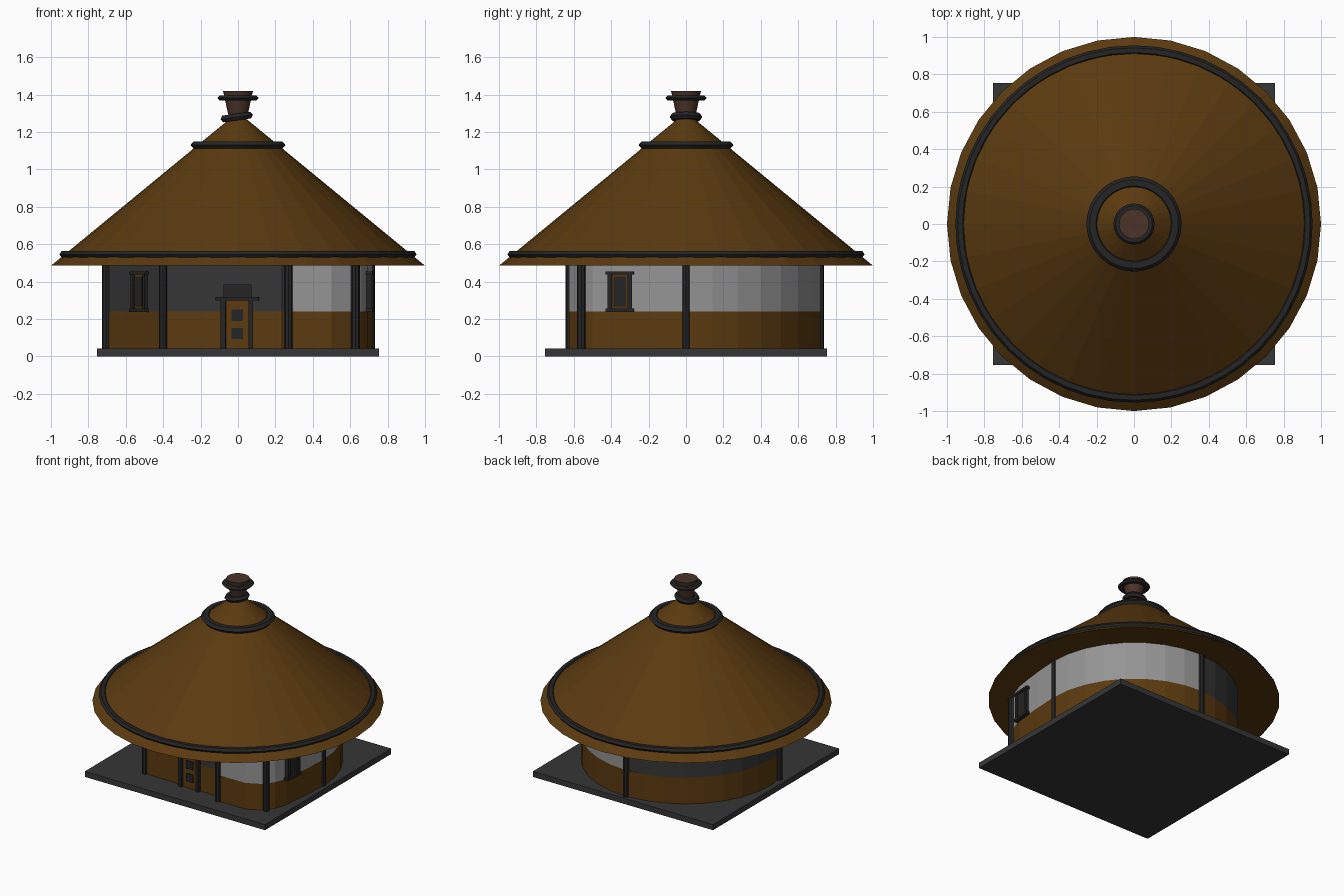
import bpy, bmesh
from math import sin, cos, pi, radians, atan2
from mathutils import Matrix

if "Cube" in bpy.data.objects:
    bpy.data.objects.remove(bpy.data.objects["Cube"])


def material(name, rgb):
    m = bpy.data.materials.new(name)
    m.diffuse_color = (*rgb, 1)
    m.use_nodes = True
    m.node_tree.nodes["Principled BSDF"].inputs["Base Color"].default_value = m.diffuse_color
    return m


BROWN = material("thatch_brown", (0.105, 0.043, 0.005))
DARK = material("dark_timber", (0.018, 0.018, 0.018))
STONE = material("dark_stone", (0.037, 0.037, 0.037))
PLASTER = material("light_plaster", (0.3, 0.3, 0.3))
CLAY = material("clay", (0.07, 0.034, 0.022))


def finish(name, bm, mat):
    me = bpy.data.meshes.new(name)
    bm.to_mesh(me)
    bm.free()
    me.materials.append(mat)
    ob = bpy.data.objects.new(name, me)
    bpy.context.collection.objects.link(ob)
    return ob


def boxes(name, items, mat, frame=Matrix()):
    """Each item: (x0, x1, y0, y1, z0, z1) in the local frame."""
    bm = bmesh.new()
    for x0, x1, y0, y1, z0, z1 in items:
        m = (frame @ Matrix.Translation(((x0 + x1) / 2, (y0 + y1) / 2, (z0 + z1) / 2))
             @ Matrix.Diagonal((x1 - x0, y1 - y0, z1 - z0, 1)))
        bmesh.ops.create_cube(bm, size=1, matrix=m)
    return finish(name, bm, mat)


def cone(name, r1, r2, z0, z1, sides, mat, x=0, y=0):
    bm = bmesh.new()
    bmesh.ops.create_cone(bm, cap_ends=True, segments=sides, radius1=r1, radius2=r2,
                          depth=z1 - z0, matrix=Matrix.Translation((x, y, (z0 + z1) / 2)))
    return finish(name, bm, mat)


def lathe(name, profile, sides, mat):
    """Spin a profile of (radius, z) points, listed from bottom to top on the outside."""
    bm = bmesh.new()
    loops = [[bm.verts.new((r * cos(2 * pi * i / sides), r * sin(2 * pi * i / sides), z))
              for i in range(sides)] for r, z in profile]
    for a, b in zip(loops, loops[1:]):
        for i in range(sides):
            n = (i + 1) % sides
            bm.faces.new((a[i], a[n], b[n], b[i]))
    bm.faces.new(loops[0][::-1])
    bm.faces.new(loops[-1])
    return finish(name, bm, mat)


def ring(name, major, half_w, half_h, z, tilt=0.0, x=0, sides=48):
    """Hoop with a six-sided cross-section."""
    bm = bmesh.new()
    loops = []
    for i in range(sides):
        a = 2 * pi * i / sides
        loop = []
        for k in range(6):
            b = 2 * pi * k / 6
            r = major + half_w * cos(b)
            loop.append(bm.verts.new((r * cos(a), r * sin(a), half_h * sin(b) / sin(pi / 3))))
        loops.append(loop)
    for i in range(sides):
        p, q = loops[i], loops[(i + 1) % sides]
        for k in range(6):
            n = (k + 1) % 6
            bm.faces.new((p[k], q[k], q[n], p[n]))
    bm.transform(Matrix.Translation((x, 0, z)) @ Matrix.Rotation(tilt, 4, 'Y'))
    return finish(name, bm, DARK)


def strip(name, pts, z0, z1, mat):
    """Upright wall following a plan line, counter-clockwise."""
    bm = bmesh.new()
    lo = [bm.verts.new((x, y, z0)) for x, y in pts]
    hi = [bm.verts.new((x, y, z1)) for x, y in pts]
    for i in range(len(pts) - 1):
        bm.faces.new((lo[i], lo[i + 1], hi[i + 1], hi[i]))
    return finish(name, bm, mat)


# Base slab
boxes("base_slab", [(-0.755, 0.755, -0.755, 0.755, 0, 0.042)], STONE)

# Wall plan: rounded front-right corner, round back, flat left-front and front
step = pi / 16
right = [(0.27, -0.625), (0.50, -0.625), (0.60, -0.575), (0.66, -0.50), (0.692, -0.40), (0.712, -0.18)]
right += [(0.72 * cos(i * step), 0.72 * sin(i * step)) for i in range(9)]
left = [(0.715 * cos(i * step), 0.715 * sin(i * step)) for i in range(8, 17)]
left += [(-0.70, -0.11), (-0.395, -0.545), (0.235, -0.565), (0.27, -0.625)]

# Walls: brown dado below, plaster above
strip("lower_wall", right + left[1:], 0.04, 0.24, BROWN)
strip("upper_wall_right", right, 0.24, 0.53, PLASTER)
strip("upper_wall_left", left, 0.24, 0.53, STONE)

# Wall posts
for i, (x, y) in enumerate([(0.71, 0), (0, 0.715), (-0.705, -0.11), (-0.40, -0.54),
                            (0.27, -0.62), (0.628, -0.56)]):
    cone(f"wall_post_{i + 1}", 0.023, 0.023, 0.04, 0.525, 8, DARK, x, y)


# Windows
def window(name, x, y, normal):
    f = Matrix.Translation((x, y, 0)) @ Matrix.Rotation(normal + pi / 2, 4, 'Z')
    boxes(name + "_frame", [(-0.075, 0.075, -0.025, 0.015, 0.437, 0.455),
                            (-0.075, 0.075, -0.025, 0.015, 0.237, 0.255),
                            (-0.065, -0.043, -0.02, 0.015, 0.25, 0.44),
                            (0.043, 0.065, -0.02, 0.015, 0.25, 0.44)], DARK, f)
    boxes(name + "_trim", [(-0.043, 0.043, -0.01, 0.015, 0.255, 0.437)], BROWN, f)
    boxes(name + "_pane", [(-0.034, 0.034, -0.014, 0.01, 0.264, 0.428)], DARK, f)


window("right_window", 0.70, -0.353, radians(-4))
window("left_window", -0.52, -0.365, radians(215))

# Door, aligned to the flat front wall
(ax, ay), (bx, by) = left[-3], left[-2]
t = -ax / (bx - ax)
door = Matrix.Translation((0, ay + t * (by - ay), 0)) @ Matrix.Rotation(atan2(by - ay, bx - ax), 4, 'Z')
boxes("door_leaf", [(-0.065, 0.06, -0.012, 0.02, 0.04, 0.30)], BROWN, door)
boxes("door_frame", [(-0.092, -0.065, -0.03, 0.02, 0.04, 0.30),
                     (0.057, 0.08, -0.03, 0.02, 0.04, 0.30),
                     (-0.118, 0.112, -0.035, 0.02, 0.298, 0.318)], DARK, door)
boxes("door_panels", [(-0.033, 0.027, -0.02, 0, 0.19, 0.25),
                      (-0.033, 0.027, -0.02, 0, 0.093, 0.153)], DARK, door)
boxes("door_hood", [(-0.078, 0.072, -0.025, 0.02, 0.318, 0.385)], DARK, door)

# Roof with a slightly rising soffit, and its hoops
lathe("roof", [(0.70, 0.53), (1.0, 0.485), (0.02, 1.29)], 32, BROWN)
ring("eave_hoop", 0.929, 0.026, 0.018, 0.546)
ring("upper_hoop", 0.220, 0.034, 0.02, 1.13)

# Finial pot with two hoops, the lower one tilted
cone("finial_pot", 0.045, 0.08, 1.26, 1.42, 24, CLAY)
ring("finial_top_hoop", 0.086, 0.024, 0.013, 1.382, sides=24)
ring("finial_tilted_hoop", 0.064, 0.023, 0.018, 1.28, radians(-8), -0.007, 24)
